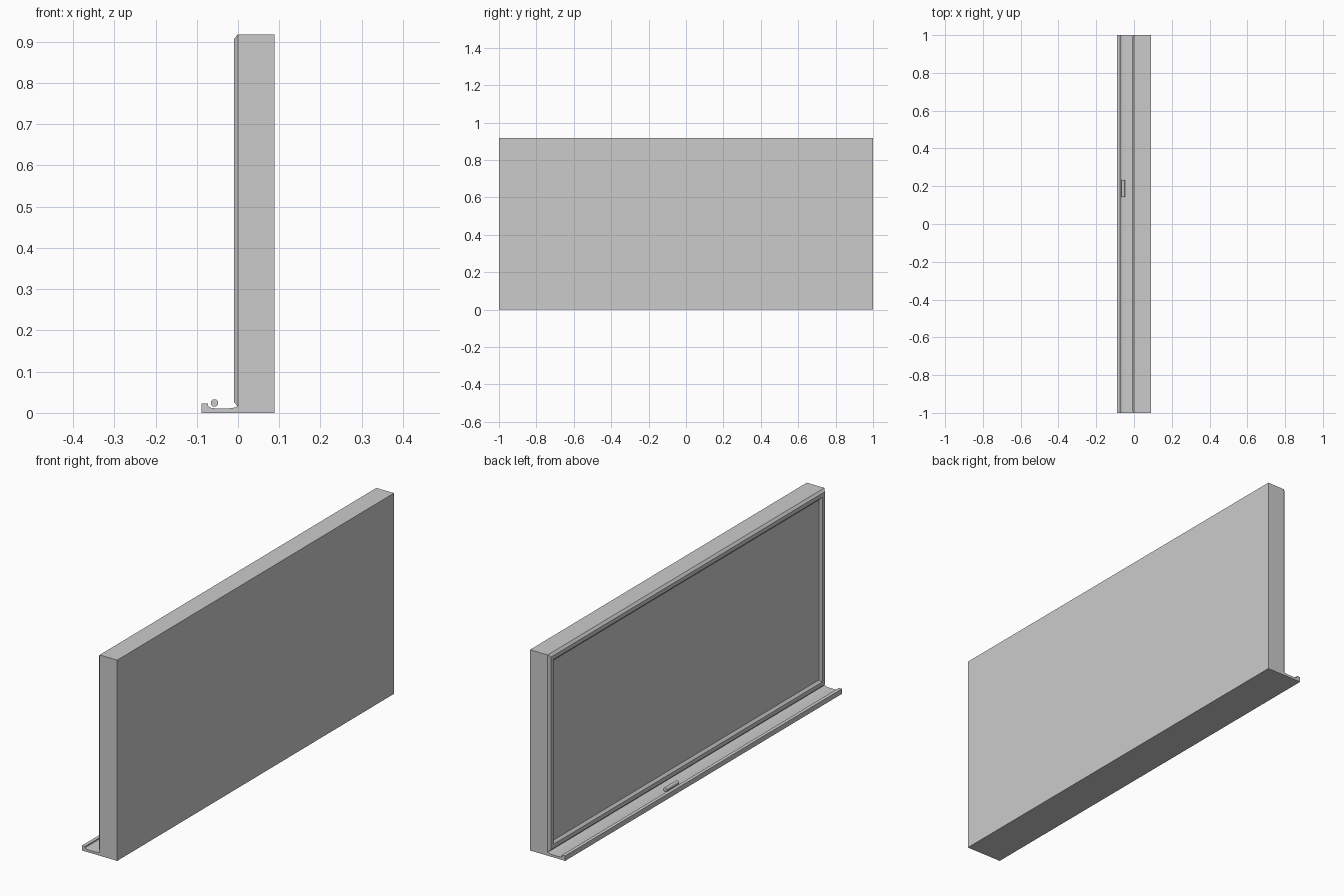
import bpy, bmesh
from math import radians, pi
from mathutils import Matrix

cube = bpy.data.objects.get("Cube")
if cube:
    bpy.data.objects.remove(cube, do_unlink=True)

HALF_DEPTH, HALF_LENGTH, HEIGHT = 0.089, 1.0, 0.918

grey = bpy.data.materials.new("plain grey")
grey.use_nodes = True
grey.diffuse_color = (0.6, 0.6, 0.6, 1)
grey.node_tree.nodes["Principled BSDF"].inputs["Base Color"].default_value = (0.6, 0.6, 0.6, 1)


def finish(name, bm, smooth=False):
    """Turn a bmesh into a named object with the shared material."""
    bmesh.ops.recalc_face_normals(bm, faces=bm.faces)
    mesh = bpy.data.meshes.new(name)
    bm.to_mesh(mesh)
    bm.free()
    mesh.materials.append(grey)
    obj = bpy.data.objects.new(name, mesh)
    bpy.context.collection.objects.link(obj)
    if smooth:
        bpy.ops.object.select_all(action="DESELECT")
        obj.select_set(True)
        bpy.context.view_layer.objects.active = obj
        bpy.ops.object.shade_smooth_by_angle(angle=radians(35))
    return obj


def extrude_along_y(name, profile, smooth=False):
    """Sweep a closed x-z profile over the whole length."""
    bm = bmesh.new()
    face = bm.faces.new([bm.verts.new((x, -HALF_LENGTH, z)) for x, z in profile])
    grown = bmesh.ops.extrude_face_region(bm, geom=[face])["geom"]
    verts = [v for v in grown if isinstance(v, bmesh.types.BMVert)]
    bmesh.ops.translate(bm, verts=verts, vec=(0, 2 * HALF_LENGTH, 0))
    return finish(name, bm, smooth)


# Thick backing slab, whose writing side faces -x
extrude_along_y("board_slab", [(0, 0), (HALF_DEPTH, 0), (HALF_DEPTH, HEIGHT), (0, HEIGHT)])

# Bevelled frame: nested rectangles given as (inset, x)
bm = bmesh.new()
rings = []
for inset, x in [(0, 0), (0.011, -0.01), (0.029, -0.01), (0.04, 0)]:
    y, low, high = HALF_LENGTH - inset, 0.015 + inset, HEIGHT - inset
    rings.append([bm.verts.new((x, a, b))
                  for a, b in [(-y, low), (y, low), (y, high), (-y, high)]])
for outer, inner in zip(rings, rings[1:]):
    for i in range(4):
        j = (i + 1) % 4
        bm.faces.new([outer[i], outer[j], inner[j], inner[i]])
finish("board_frame", bm)

# Tray with a raised lip and a shallow rounded trough
extrude_along_y("marker_tray", [
    (0, 0), (-HALF_DEPTH, 0), (-HALF_DEPTH, 0.023), (-0.073, 0.023),
    (-0.073, 0.018), (-0.070, 0.014), (-0.064, 0.012), (-0.055, 0.011),
    (-0.022, 0.011), (-0.010, 0.0125), (0, 0.016)], smooth=True)

# Marker lying in the tray
bm = bmesh.new()
bmesh.ops.create_cone(bm, cap_ends=True, segments=24, radius1=0.009, radius2=0.009, depth=0.088,
                      matrix=Matrix.Translation((-0.057, 0.188, 0.024)) @ Matrix.Rotation(pi / 2, 4, "X"))
finish("marker", bm, smooth=True)
